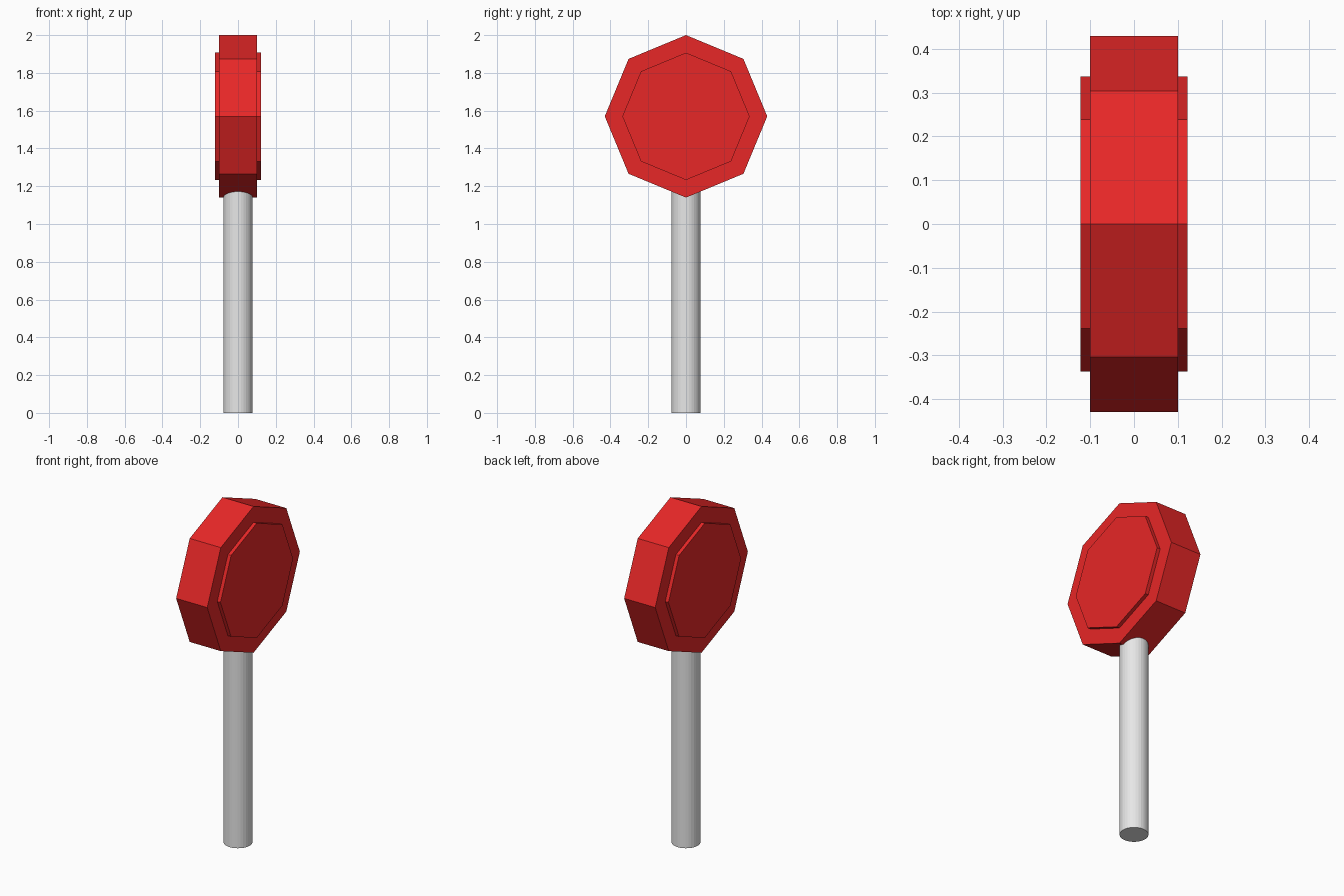
import bpy
import math

if "Cube" in bpy.data.objects:
    bpy.data.objects.remove(bpy.data.objects["Cube"])


def make_material(name, rgb):
    mat = bpy.data.materials.new(name)
    mat.diffuse_color = (*rgb, 1.0)
    mat.use_nodes = True
    mat.node_tree.nodes["Principled BSDF"].inputs["Base Color"].default_value = mat.diffuse_color
    return mat


def add_cylinder(name, sides, radius, depth, z, mat, rotation=(0, 0, 0)):
    bpy.ops.mesh.primitive_cylinder_add(vertices=sides, radius=radius, depth=depth,
                                        location=(0, 0, z), rotation=rotation)
    obj = bpy.context.object
    obj.name = name
    obj.data.materials.append(mat)
    bpy.ops.object.transform_apply(location=False, rotation=True, scale=True)
    return obj


red = make_material("candy red", (0.8, 0.02, 0.02))
white = make_material("stick white", (0.8, 0.8, 0.8))

HEAD_Z = 1.57
ACROSS_X = (0, math.pi / 2, 0)  # turns the cylinder axis along x

# Octagonal head with one corner pointing straight up
add_cylinder("head", 8, 0.43, 0.202, HEAD_Z, red, ACROSS_X)

# Smaller octagon standing slightly proud of both faces
add_cylinder("raised_panels", 8, 0.337, 0.244, HEAD_Z, red, ACROSS_X)

# Round stick, its top sunk into the head
STICK_TOP = 1.35
add_cylinder("stick", 32, 0.077, STICK_TOP, STICK_TOP / 2, white)
